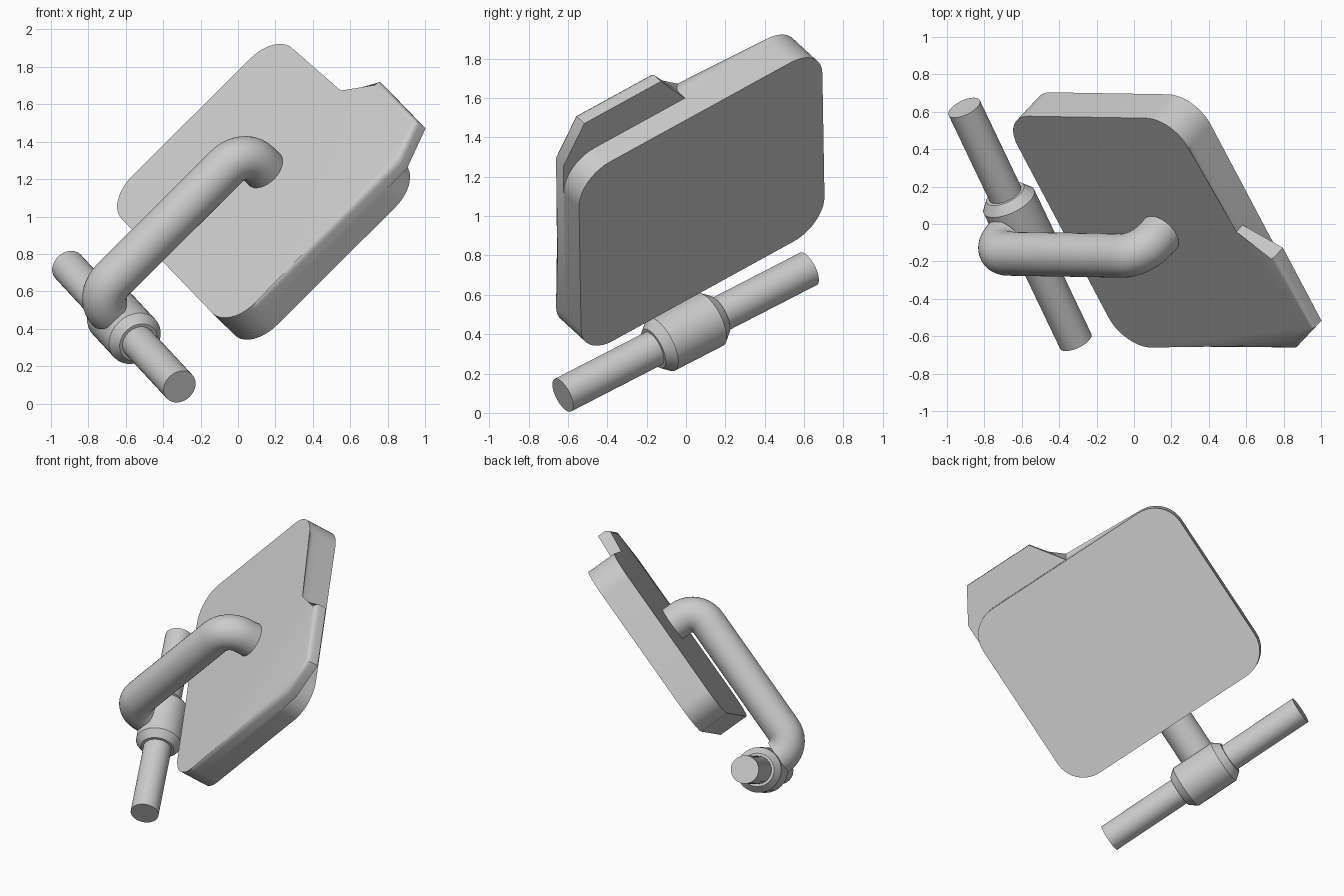
import bpy, bmesh, math
from mathutils import Vector, Matrix

if "Cube" in bpy.data.objects:
    bpy.data.objects.remove(bpy.data.objects["Cube"])

# Tilted frame of the panel: a = along width, b = along height, c = out of the panel
V = Vector((0.709, -0.012, 0.705)).normalized()
U = Vector((0.421, -0.795, -0.437))
U = (U - V * U.dot(V)).normalized()
N = U.cross(V)
W = lambda a, b, c: U * a + V * b + N * c


def finish(name, bm, angle=35):
    bmesh.ops.recalc_face_normals(bm, faces=bm.faces)
    me = bpy.data.meshes.new(name)
    bm.to_mesh(me)
    bm.free()
    ob = bpy.data.objects.new(name, me)
    bpy.context.collection.objects.link(ob)
    bpy.ops.object.select_all(action='DESELECT')
    ob.select_set(True)
    bpy.context.view_layer.objects.active = ob
    bpy.ops.object.shade_smooth_by_angle(angle=math.radians(angle))
    return ob


def outline(corners, steps=10):
    """Polygon from (a, b, radius) corners, rounding those with a radius."""
    pts = []
    for i, (a, b, r) in enumerate(corners):
        p = Vector((a, b))
        if r == 0:
            pts.append(p)
            continue
        d0 = (Vector(corners[i - 1][:2]) - p).normalized()
        d1 = (Vector(corners[(i + 1) % len(corners)][:2]) - p).normalized()
        for k in range(steps + 1):
            t = math.pi / 2 * k / steps
            pts.append(p + (d0 * (1 - math.sin(t)) + d1 * (1 - math.cos(t))) * r)
    return pts


def slab(name, pts, c0, c1, bevel):
    bm = bmesh.new()
    low = [bm.verts.new(W(p.x, p.y, c0)) for p in pts]
    top = [bm.verts.new(W(p.x, p.y, c1)) for p in pts]
    bm.faces.new(low[::-1])
    cap = bm.faces.new(top)
    for i in range(len(pts)):
        j = (i + 1) % len(pts)
        bm.faces.new((low[i], low[j], top[j], top[i]))
    bmesh.ops.bevel(bm, geom=list(cap.edges), offset=bevel, segments=3,
                    profile=0.5, affect='EDGES')
    return finish(name, bm)


def sweep(name, rings, sides=32):
    """Skin circles given as (centre, direction, radius)."""
    bm = bmesh.new()
    loops = []
    for c, d, r in rings:
        d = d.normalized()
        e = U if abs(d.dot(U)) < 0.7 else V
        e = (e - d * e.dot(d)).normalized()
        f = d.cross(e)
        loops.append([bm.verts.new(c + (e * math.cos(t) + f * math.sin(t)) * r)
                      for t in (2 * math.pi * k / sides for k in range(sides))])
    for p, q in zip(loops, loops[1:]):
        for i in range(sides):
            j = (i + 1) % sides
            bm.faces.new((p[i], p[j], q[j], q[i]))
    bm.faces.new(loops[0][::-1])
    bm.faces.new(loops[-1])
    return finish(name, bm)


# Back panel: plain rounded rectangle
A0, A1, B0, B1, R = -1.228, 0.328, 0.25, 1.54, 0.2
slab("back_panel", outline([(A0, B0, R), (A1, B0, R), (A1, B1, R), (A0, B1, R)]),
     0.44, 0.568, 0.03)

# Front panel: same outline with an angular tab replacing one corner
slab("front_panel", outline([(A0, B0, R), (A1, B0, R), (A1, 1.53, 0), (0.19, 1.754, 0),
                             (-0.30, 1.754, 0), (-0.45, B1, 0), (A0, B1, R)]),
     0.568, 0.65, 0.03)

# Straight rod
P = Vector((-0.908, 0.622, 0.732))
Q = Vector((-0.312, -0.626, 0.09))
D = (Q - P).normalized()
sweep("rod", [(P, D, 0.093), (Q, D, 0.093)])

# Clamp collar around the middle of the rod
M = (P + Q) / 2
sweep("collar", [(M + D * s, D, r) for s, r in
                 ((-0.2, 0.11), (-0.15, 0.15), (0.15, 0.15), (0.2, 0.11))])

# Bent arm from the collar to the middle of the front panel
a, b0, b1, c, r, n = -0.445, -0.138, 0.983, 0.845, 0.13, 10
path = []
for k in range(n + 1):
    t = math.pi / 2 * k / n
    path.append((W(a, b0 + r - r * math.cos(t), c - r + r * math.sin(t)),
                 V * math.sin(t) + N * math.cos(t), 0.118))
for k in range(n + 1):
    t = math.pi / 2 * k / n
    path.append((W(a, b1 - r + r * math.sin(t), c - r + r * math.cos(t)),
                 V * math.cos(t) - N * math.sin(t), 0.118))
path.append((W(a, b1, 0.61), -N, 0.118))
sweep("arm", path)
